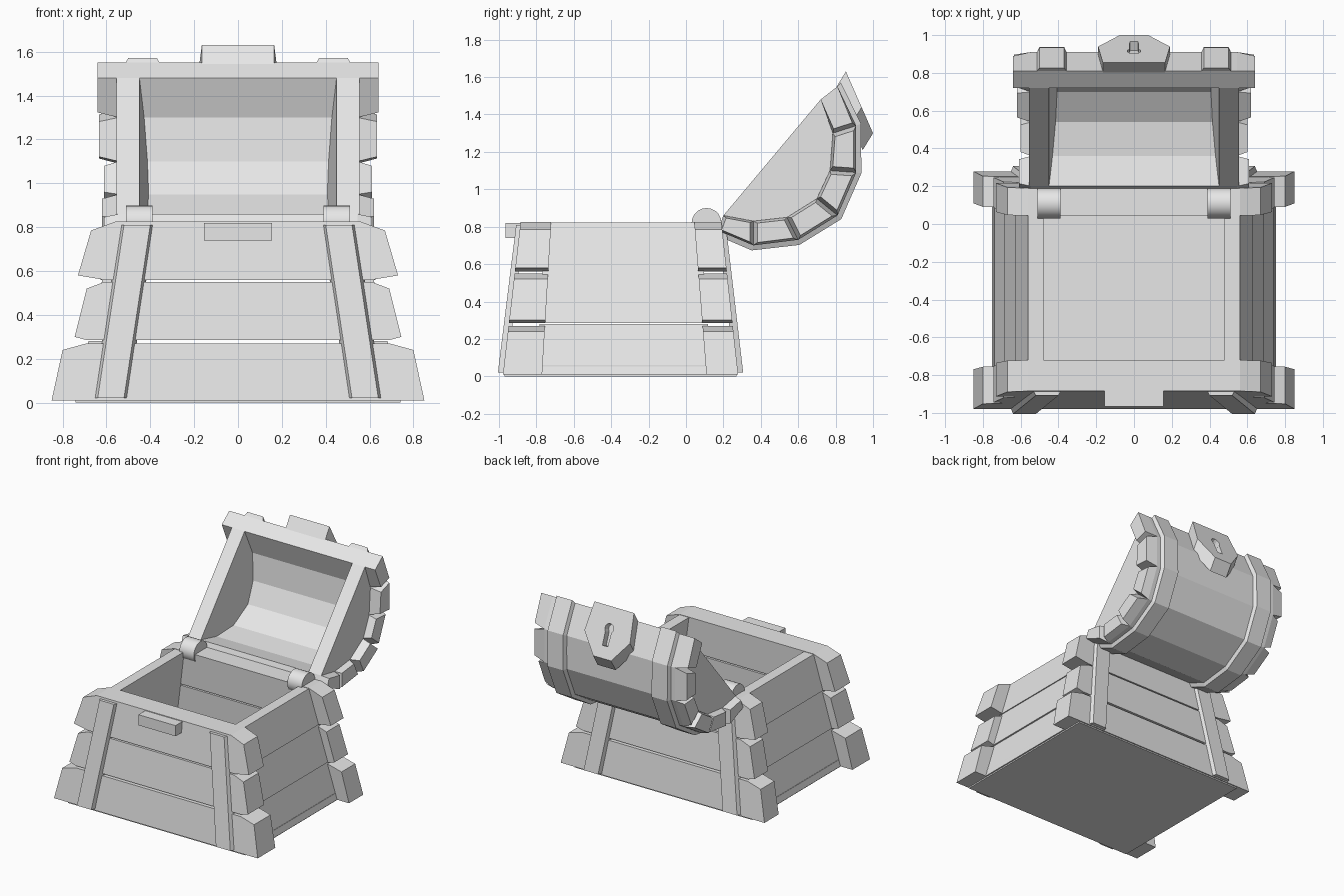
import bpy, bmesh, math
from mathutils import Vector

cube = bpy.data.objects.get("Cube")
if cube:
    bpy.data.objects.remove(cube, do_unlink=True)

grey = bpy.data.materials.new("plain grey")
grey.use_nodes = True
grey.diffuse_color = (0.8, 0.8, 0.8, 1)
grey.node_tree.nodes["Principled BSDF"].inputs["Base Color"].default_value = (0.8, 0.8, 0.8, 1)


def loft(name, rings):
    """Skin a row of equal point rings and cap both ends."""
    bm = bmesh.new()
    rows = [[bm.verts.new(p) for p in ring] for ring in rings]
    n = len(rows[0])
    for a, b in zip(rows, rows[1:]):
        for i in range(n):
            j = (i + 1) % n
            bm.faces.new((a[i], a[j], b[j], b[i]))
    bm.faces.new(rows[0][::-1])
    bm.faces.new(rows[-1])
    bmesh.ops.recalc_face_normals(bm, faces=bm.faces[:])
    mesh = bpy.data.meshes.new(name)
    bm.to_mesh(mesh)
    bm.free()
    mesh.materials.append(grey)
    obj = bpy.data.objects.new(name, mesh)
    bpy.context.collection.objects.link(obj)
    return obj


def box(name, x0, x1, y0, y1, z0, z1):
    return loft(name, [[(x, y0, z0), (x, y1, z0), (x, y1, z1), (x, y0, z1)] for x in (x0, x1)])


# Sloping wall planes of the base, as y or x at height z
def front_out(z): return -0.98 + 0.116 * z
def front_in(z): return -0.77 + 0.06 * z
def back_out(z): return 0.28 - 0.11 * z
def back_in(z): return 0.11 - 0.08 * z
def side_out(z): return 0.745 - 0.225 * z
def side_in(z): return 0.62 - 0.17 * z


# Base: front and back planks with chunky overhanging ends
# bottom z, top z, shoulder x low/high, end x low/high, end trim low/high
levels = [("bottom", 0.01, 0.27, 0.74, 0.69, 0.85, 0.80, 0.0, 0.03),
          ("middle", 0.285, 0.55, 0.69, 0.61, 0.745, 0.69, 0.015, 0.03),
          ("top", 0.56, 0.825, 0.61, 0.56, 0.73, 0.67, 0.02, 0.04)]


def plank_ring(outer, inner, z0, z1, x0, x1):
    return [(x0, outer(z0), z0), (x1, outer(z1), z1), (x1, inner(z1), z1), (x0, inner(z0), z0)]


for label, z0, z1, s0, s1, e0, e1, t0, t1 in levels:
    for wall, outer, inner in (("front", front_out, front_in), ("back", back_out, back_in)):
        loft(f"{label}_{wall}_plank", [
            plank_ring(outer, inner, z0 + t0, z1 - t1, -e0, -e1),
            plank_ring(outer, inner, z0, z1, -s0, -s1),
            plank_ring(outer, inner, z0, z1, s0, s1),
            plank_ring(outer, inner, z0 + t0, z1 - t1, e0, e1)])
    # Side planks, slightly stepped at their lower edges
    top = z1 + 0.01 if z1 < 0.8 else z1 - 0.003
    for sx, side in ((1, "left"), (-1, "right")):
        loft(f"{label}_{side}_plank", [
            [(sx * (side_out(z0) + 0.008), y(z0) + d, z0), (sx * side_out(top), y(top) + d, top),
             (sx * side_in(top), y(top) + d, top), (sx * side_in(z0), y(z0) + d, z0)]
            for y, d in ((front_in, -0.03), (back_in, 0.03))])

box("floor", -0.74, 0.74, -0.97, 0.27, 0, 0.06)
box("front_catch", -0.155, 0.155, -0.965, -0.86, 0.74, 0.82)

# Leaning metal straps on the front and back, with chamfered edges
for sx, side in ((1, "left"), (-1, "right")):
    for wall, outer, d in (("front", front_out, -1), ("back", back_out, 1)):
        loft(f"{wall}_{side}_strap", [
            [(sx * (c - 0.08), outer(z) - d * 0.02, z), (sx * (c - 0.06), outer(z) + d * lift, z),
             (sx * (c + 0.06), outer(z) + d * lift, z), (sx * (c + 0.08), outer(z) - d * 0.02, z)]
            for c, z, lift in ((0.58, 0.02, 0.028), (0.46, 0.81, 0.022))])

# Hinge barrels
for sx, side in ((1, "left"), (-1, "right")):
    bpy.ops.mesh.primitive_cylinder_add(vertices=20, radius=0.08, depth=0.12,
                                        location=(sx * 0.45, 0.11, 0.82),
                                        rotation=(0, math.pi / 2, 0))
    hinge = bpy.context.object
    hinge.name = f"{side}_hinge"
    hinge.data.materials.append(grey)
    bpy.ops.object.shade_smooth_by_angle()

# Lid: plank ring between an inner and an outer arc, in (y, z)
inner_arc = [(0.2, 0.86), (0.36, 0.83), (0.54, 0.85), (0.70, 0.95), (0.77, 1.10), (0.785, 1.30), (0.72, 1.48)]
outer_arc = [(0.17, 0.78), (0.36, 0.70), (0.60, 0.73), (0.81, 0.86), (0.91, 1.09), (0.91, 1.34), (0.81, 1.55)]
reach = [0.61, 0.60, 0.62, 0.61, 0.635, 0.64]
for k in range(6):
    quad = [Vector(p) for p in (inner_arc[k], inner_arc[k + 1], outer_arc[k + 1], outer_arc[k])]
    mid = sum(quad, Vector((0, 0))) / 4
    small = [mid + (p - mid) * 0.8 for p in quad]
    if k == 5:
        small[1:3] = quad[1:3]
    rows = [(-reach[k], small), (-0.545, quad), (0.545, quad), (reach[k], small)]
    loft(f"lid_plank_{k + 1}", [[(x, p.x, p.y) for p in ps] for x, ps in rows])

# Lid end walls, thicker towards the bottom of the cavity
for sx, side in ((1, "left"), (-1, "right")):
    depth = [0.77 * (y - 0.2) - 0.64 * (z - 0.86) for y, z in inner_arc]
    loft(f"lid_{side}_end", [
        [(sx * 0.555, y, z) for y, z in inner_arc],
        [(sx * (0.45 - 0.13 * d), y, z) for (y, z), d in zip(inner_arc, depth)]])
    # Chamfered band following the outside of the lid
    rings = []
    for y, z in outer_arc:
        out = Vector((y - 0.5, z - 1.15)).normalized() * 0.028
        rings.append([(sx * 0.345, y - out.x, z - out.y), (sx * 0.37, y + out.x, z + out.y),
                      (sx * 0.50, y + out.x, z + out.y), (sx * 0.525, y - out.x, z - out.y)])
    loft(f"lid_{side}_band", rings)

# Lock plate with a keyhole cut into it
lock_top = Vector((0, 0.855, 1.63))
down = Vector((0, 0.145, -0.33))
normal = Vector((0, 0.917, 0.403))
back = Vector((0, -0.055, -0.09))


def on_plate(x, t):
    return lock_top + down * t + Vector((x, 0, 0))


outline = [(-0.165, 0), (-0.19, 0.58), (-0.075, 1), (0.075, 1), (0.19, 0.58), (0.165, 0)]
face = [on_plate(x, t) for x, t in outline]
lock = loft("lock_plate", [face, [p + back for p in face]])

hole = [(0.035 * math.cos(math.radians(a)), 0.42 - 0.1 * math.sin(math.radians(a)))
        for a in range(-45, 226, 30)] + [(-0.022, 0.76), (0.022, 0.76)]
key = [on_plate(x, t) for x, t in hole]
cutter = loft("keyhole_cutter", [[p + normal * 0.03 for p in key], [p - normal * 0.05 for p in key]])
cutter.hide_render = True
cut = lock.modifiers.new("keyhole", "BOOLEAN")
cut.operation = "DIFFERENCE"
cut.object = cutter
bpy.context.view_layer.objects.active = lock
bpy.ops.object.modifier_apply(modifier="keyhole")
bpy.data.objects.remove(cutter, do_unlink=True)
